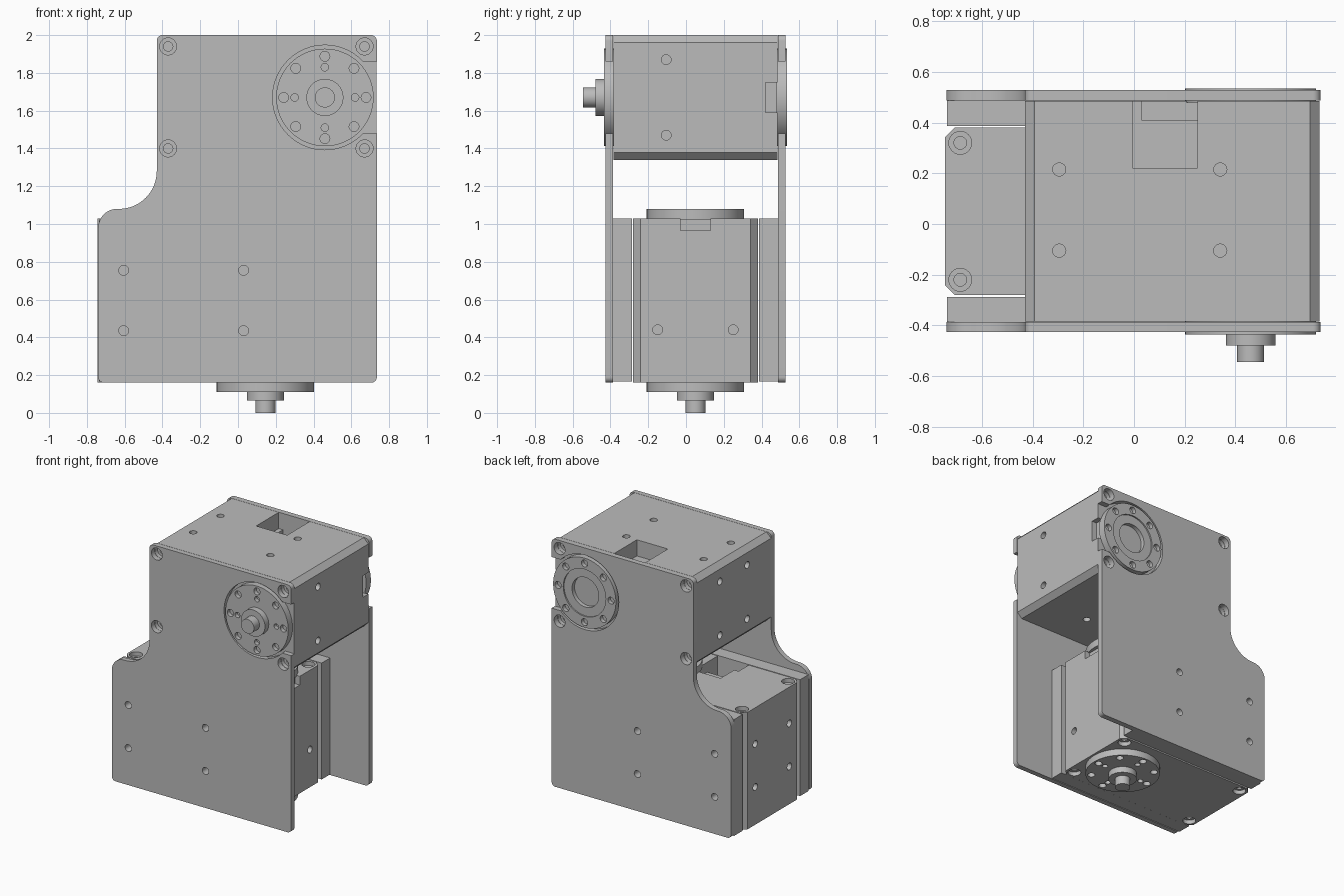
import bpy, bmesh
from math import sin, cos, radians, pi
from mathutils import Matrix, Vector

cube = bpy.data.objects.get("Cube")
if cube:
    bpy.data.objects.remove(cube)

grey = bpy.data.materials.new("machined grey")
grey.use_nodes = True
grey.diffuse_color = (0.5, 0.5, 0.5, 1)
grey.node_tree.nodes["Principled BSDF"].inputs["Base Color"].default_value = (0.5, 0.5, 0.5, 1)

AXES = {
    "x": Matrix.Rotation(pi / 2, 4, "Y"),
    "y": Matrix.Rotation(pi / 2, 4, "X"),
    "z": Matrix.Identity(4),
}


def arc(cx, cz, r, start, end, n=8):
    angles = [radians(start + (end - start) * i / n) for i in range(n + 1)]
    return [(cx + r * cos(a), cz + r * sin(a)) for a in angles]


def prism(bm, outline, y0, y1):
    """Extrude an x-z outline from y0 to y1."""
    face = bm.faces.new([bm.verts.new((x, y0, z)) for x, z in outline])
    made = bmesh.ops.extrude_face_region(bm, geom=[face])["geom"]
    bmesh.ops.translate(bm, vec=(0, y1 - y0, 0),
                        verts=[v for v in made if isinstance(v, bmesh.types.BMVert)])


def block(bm, x0, x1, y0, y1, z0, z1):
    prism(bm, [(x0, z0), (x1, z0), (x1, z1), (x0, z1)], y0, y1)


def cyl(bm, centre, r, length, axis="y", seg=24):
    bmesh.ops.create_cone(bm, cap_ends=True, segments=seg, radius1=r, radius2=r,
                          depth=length, matrix=Matrix.Translation(Vector(centre)) @ AXES[axis])


def make(name, bm):
    bmesh.ops.recalc_face_normals(bm, faces=bm.faces)
    mesh = bpy.data.meshes.new(name)
    bm.to_mesh(mesh)
    bm.free()
    obj = bpy.data.objects.new(name, mesh)
    bpy.context.collection.objects.link(obj)
    mesh.materials.append(grey)
    return obj


def cut(obj, bm):
    """Subtract the cutter shapes, then discard them."""
    cutter = make("cutter", bm)
    cutter.hide_render = True
    mod = obj.modifiers.new("cut", "BOOLEAN")
    mod.operation, mod.solver, mod.use_self = "DIFFERENCE", "EXACT", True
    mod.object = cutter
    bpy.context.view_layer.objects.active = obj
    bpy.ops.object.modifier_apply(modifier=mod.name)
    bpy.data.objects.remove(cutter)


def finish(obj, matrix=None):
    if matrix:
        obj.matrix_world = matrix
    bpy.ops.object.select_all(action="DESELECT")
    obj.select_set(True)
    bpy.context.view_layer.objects.active = obj
    bpy.ops.object.shade_smooth_by_angle(angle=radians(30))


# Motor dimensions, relative to the shaft axis (shaft points to -y)
X0, X1, HY, HZ, C = -0.89, 0.272, 0.435, 0.33, 0.038
CORNERS = [(x, z) for x in (-0.83, 0.21) for z in (-0.27, 0.27)]


def ring_holes(bm, y, count, radius, r, depth):
    for i in range(count):
        a = 2 * pi * i / count
        cyl(bm, (radius * cos(a), y, radius * sin(a)), r, depth, seg=16)


def motor(label, matrix):
    # Chamfered housing
    bm = bmesh.new()
    prism(bm, [(X0 + C, -HZ), (X1 - C, -HZ), (X1, C - HZ), (X1, HZ - C),
               (X1 - C, HZ), (X0 + C, HZ), (X0, HZ - C), (X0, C - HZ)], -HY, HY)
    body = make(label + "_motor_housing", bm)

    # Cable pocket and connector slot
    bm = bmesh.new()
    block(bm, -0.465, -0.21, 0.17, 0.5, HZ - 0.12, 0.4)
    block(bm, -0.43, -0.21, 0.36, 0.5, 0.05, 0.4)
    block(bm, X1 - 0.04, 0.4, 0.37, 0.5, -0.08, 0.08)
    cut(body, bm)

    # Counterbored corner screws and side mounting holes
    bm = bmesh.new()
    for x, z in CORNERS:
        for s in (-1, 1):
            cyl(bm, (x, s * HY, z), 0.045, 0.06)
            cyl(bm, (x, s * HY, z), 0.025, 0.2)
    for y in (-0.155, 0.165):
        for s in (-1, 1):
            for x in (-0.755, -0.12):
                cyl(bm, (x, y, s * HZ), 0.026, 0.1, "z", 16)
            cyl(bm, (X0, y, s * 0.2), 0.026, 0.1, "x", 16)
    for s in (-1, 1):
        cyl(bm, (X1, -0.155, s * 0.2), 0.026, 0.1, "x", 16)
    cut(body, bm)
    finish(body, matrix)

    # Output flange with bolt circles
    bm = bmesh.new()
    cyl(bm, (0, -HY - 0.022, 0), 0.258, 0.056, seg=64)
    flange = make(label + "_output_flange", bm)
    bm = bmesh.new()
    ring_holes(bm, -HY - 0.05, 8, 0.218, 0.026, 0.06)
    ring_holes(bm, -HY - 0.05, 4, 0.16, 0.02, 0.06)
    cut(flange, bm)
    finish(flange, matrix)

    # Hub and shaft
    for name, r, y0, y1 in (("_output_hub", 0.098, 0.48, 0.53),
                            ("_output_shaft", 0.053, 0.52, 0.595)):
        bm = bmesh.new()
        cyl(bm, (0, -(y0 + y1) / 2, 0), r, y1 - y0, seg=40)
        finish(make(label + name, bm), matrix)

    # Rear idler disc with stepped centre recess
    bm = bmesh.new()
    cyl(bm, (0, HY + 0.022, 0), 0.258, 0.056, seg=64)
    idler = make(label + "_idler_disc", bm)
    bm = bmesh.new()
    ring_holes(bm, HY + 0.05, 8, 0.218, 0.026, 0.06)
    cyl(bm, (0, HY + 0.05, 0), 0.175, 0.02, seg=48)
    cyl(bm, (0, HY + 0.05, 0), 0.11, 0.08, seg=48)
    cut(idler, bm)
    finish(idler, matrix)


UPPER = (0.46, 0.05, 1.67)
motor("upper", Matrix.Translation(UPPER))
motor("lower", Matrix.Translation((0.145, 0.05, 0.595)) @ AXES["y"])

# Side plates with stepped, rounded outline
OUTLINE = (arc(-0.71, 0.19, 0.03, 180, 270) + arc(0.705, 0.19, 0.03, 270, 360)
           + arc(0.705, 1.97, 0.03, 0, 90) + arc(-0.4, 1.97, 0.03, 90, 180)
           + arc(-0.63, 1.28, 0.2, 0, -90, 16) + arc(-0.64, 0.98, 0.1, 90, 180, 12))
MOUNTS = [(x, z) for x in (-0.605, 0.03) for z in (0.435, 0.755)]

for side, y0, y1, in_y in (("front", -0.425, -0.387, -0.287), ("back", 0.487, 0.528, 0.387)):
    mid = (y0 + y1) / 2
    bm = bmesh.new()
    prism(bm, OUTLINE, y0, y1)
    plate = make(side + "_plate", bm)
    bm = bmesh.new()
    # Flange opening, open towards the edge
    cyl(bm, (UPPER[0], mid, UPPER[2]), 0.277, 0.2, seg=64)
    block(bm, 0.6, 0.8, mid - 0.1, mid + 0.1, 1.48, 1.86)
    for x, z in CORNERS:
        cyl(bm, (x + UPPER[0], mid, z + UPPER[2]), 0.045, 0.2)
    for x, z in MOUNTS:
        cyl(bm, (x, mid, z), 0.026, 0.2, seg=16)
    cut(plate, bm)
    finish(plate)

    # Spacer between the plate and the lower motor
    inner = y0 if side == "back" else y1
    bm = bmesh.new()
    block(bm, -0.737, 0.417, min(inner, in_y), max(inner, in_y), 0.165, 1.03)
    spacer = make(side + "_spacer", bm)
    bm = bmesh.new()
    for x, z in MOUNTS:
        cyl(bm, (x, inner, z), 0.026, 0.08, seg=16)
    cut(spacer, bm)
    finish(spacer)
